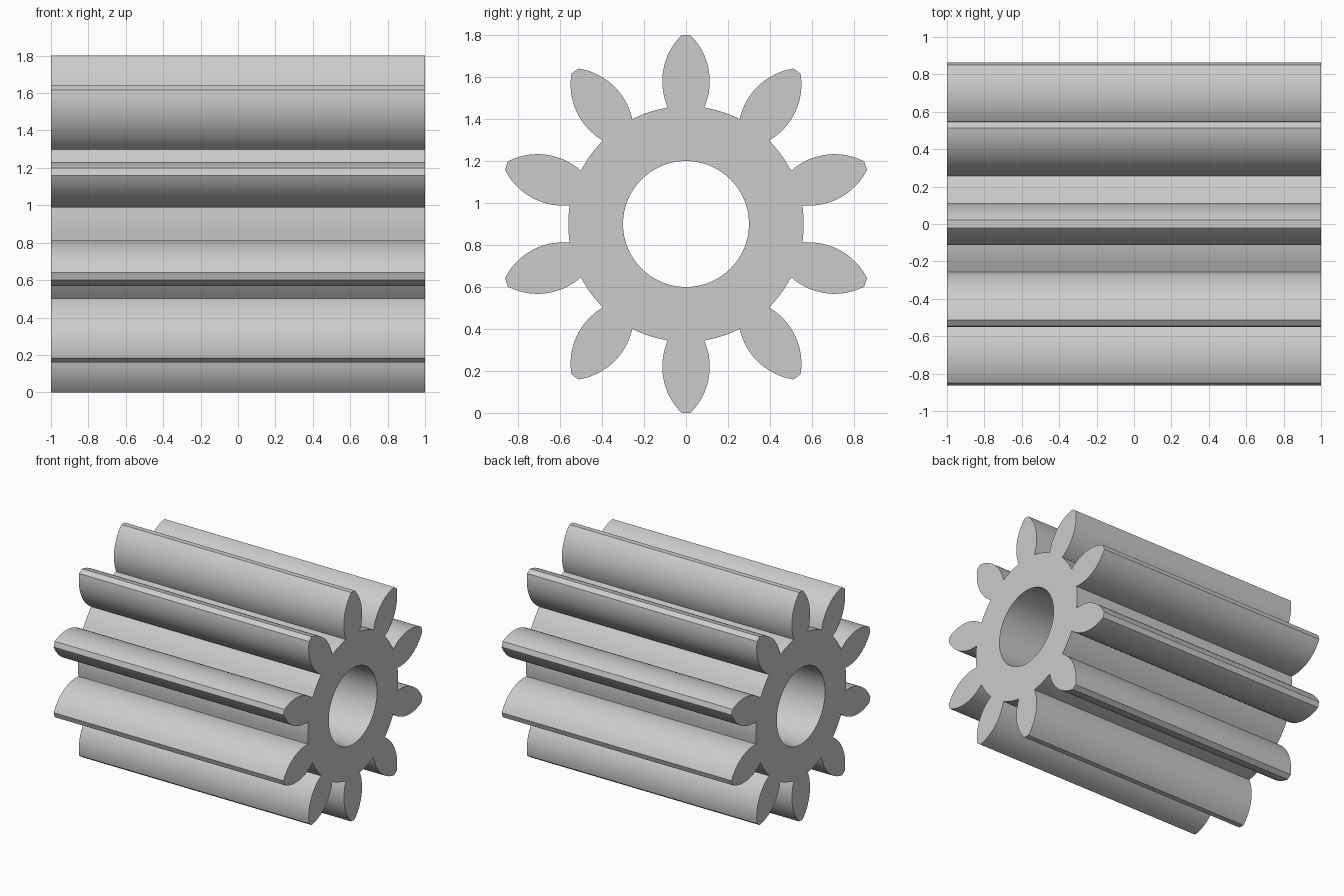
import bpy, bmesh
from math import sin, cos, pi, asin, atan2, hypot, radians
from mathutils import Vector

cube = bpy.data.objects.get("Cube")
if cube:
    bpy.data.objects.remove(cube, do_unlink=True)

TEETH = 10
AXIS_Z = 0.9
HALF_LENGTH = 1.0
TIP_R, ROOT_R, BORE_R = 0.9, 0.561, 0.3
FLANK_R, BULGE_R, HALF_WIDTH = 0.309, 0.68, 0.113
ROOT_START = 0.555   # height along the tooth where the flank meets the root

steel = bpy.data.materials.new("light_grey_steel")
steel.use_nodes = True
grey = (0.6, 0.6, 0.6, 1)
steel.diffuse_color = grey
steel.node_tree.nodes["Principled BSDF"].inputs["Base Color"].default_value = grey


def flank(steps=16):
    """One curved tooth side from root to tip, as (offset, height)."""
    a0 = asin((ROOT_START - BULGE_R) / FLANK_R)
    a1 = asin((TIP_R - BULGE_R) / FLANK_R)
    angles = [a0 + (a1 - a0) * i / steps for i in range(steps + 1)]
    return [(HALF_WIDTH - FLANK_R + FLANK_R * cos(a), BULGE_R + FLANK_R * sin(a))
            for a in angles]


def gear_outline():
    side = flank()
    pitch = 2 * pi / TEETH
    root_half = atan2(*side[0])
    tooth = [(-u, v) for u, v in side] + [(0, TIP_R)] + side[::-1]
    # root arc up to the next tooth
    steps = 6
    for i in range(1, steps):
        a = root_half + (pitch - 2 * root_half) * i / steps
        tooth.append((ROOT_R * sin(a), ROOT_R * cos(a)))
    points = []
    for k in range(TEETH):
        c, s = cos(k * pitch), sin(k * pitch)
        points += [(u * c + v * s, v * c - u * s) for u, v in tooth]
    return points


def circle(radius, count=96):
    return [(radius * sin(2 * pi * i / count), radius * cos(2 * pi * i / count))
            for i in range(count)]


bm = bmesh.new()
end_edges = {-1: [], 1: []}

# Walls of the toothed outline and of the bore
for outline in (gear_outline(), circle(BORE_R)):
    rings = {e: [bm.verts.new((e * HALF_LENGTH, y, AXIS_Z + z)) for y, z in outline]
             for e in end_edges}
    n = len(outline)
    for i in range(n):
        j = (i + 1) % n
        bm.faces.new((rings[-1][i], rings[-1][j], rings[1][j], rings[1][i]))
        for e in end_edges:
            end_edges[e].append(bm.edges.get((rings[e][i], rings[e][j])))

# Flat ends with the bore left open
for e, edges in end_edges.items():
    bmesh.ops.triangle_fill(bm, edges=edges, use_beauty=True, normal=Vector((e, 0, 0)))
bmesh.ops.recalc_face_normals(bm, faces=bm.faces[:])

mesh = bpy.data.meshes.new("pinion_gear")
bm.to_mesh(mesh)
bm.free()
mesh.materials.append(steel)
gear = bpy.data.objects.new("pinion_gear", mesh)
bpy.context.collection.objects.link(gear)

bpy.ops.object.select_all(action='DESELECT')
gear.select_set(True)
bpy.context.view_layer.objects.active = gear
bpy.ops.object.shade_smooth_by_angle(angle=radians(30))
